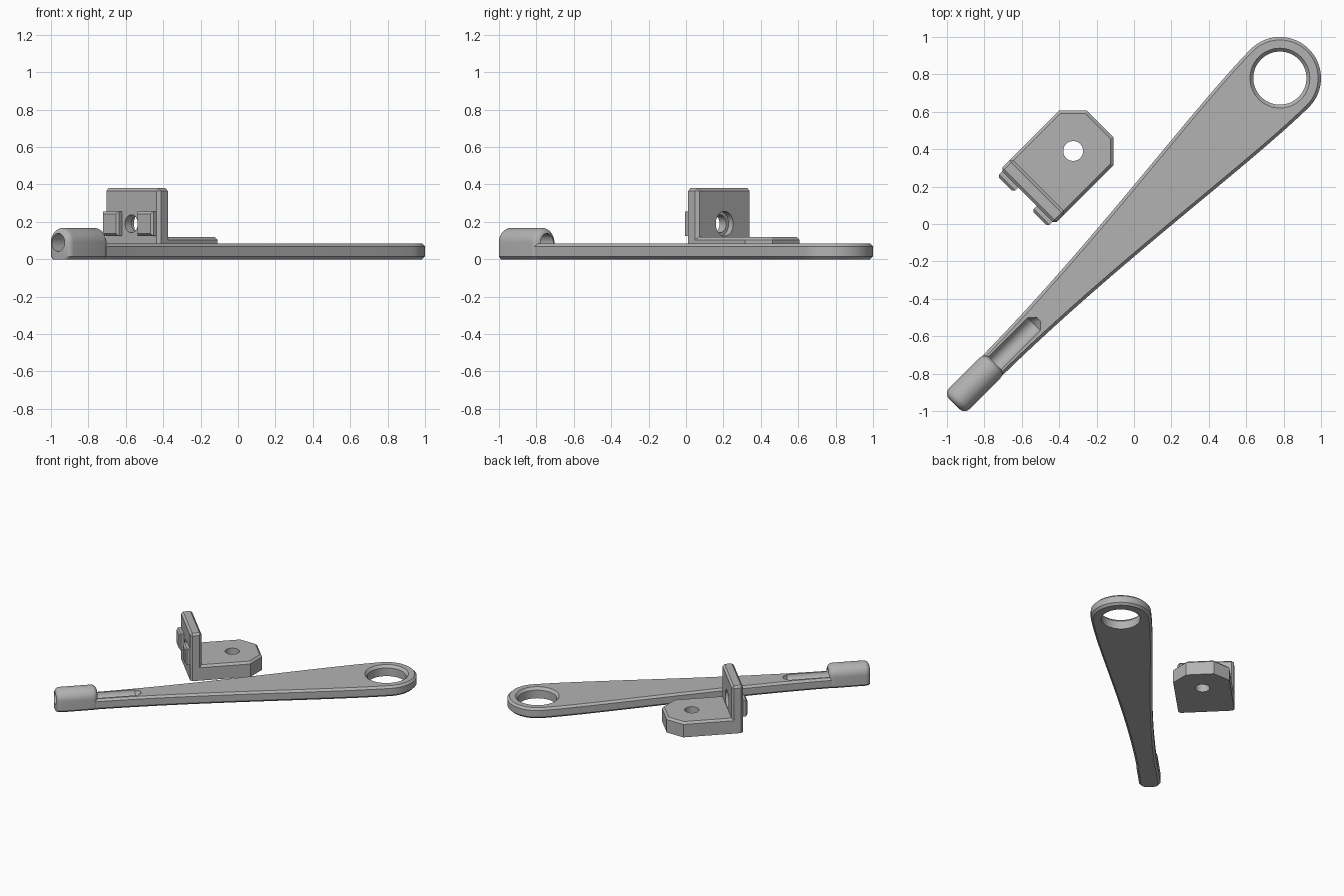
import bpy, bmesh, math
from mathutils import Matrix, Vector
from mathutils.geometry import interpolate_bezier

if "Cube" in bpy.data.objects:
    bpy.data.objects.remove(bpy.data.objects["Cube"])

# Parts are built along x, then turned 45 degrees around z
TURN = Matrix.Rotation(math.radians(45), 4, 'Z')
grey = bpy.data.materials.new("grey_plastic")
grey.diffuse_color = (0.45, 0.45, 0.45, 1)
grey.use_nodes = True
grey.node_tree.nodes["Principled BSDF"].inputs["Base Color"].default_value = grey.diffuse_color


def make(name, bm):
    bmesh.ops.recalc_face_normals(bm, faces=bm.faces)
    mesh = bpy.data.meshes.new(name)
    bm.to_mesh(mesh)
    bm.free()
    mesh.materials.append(grey)
    ob = bpy.data.objects.new(name, mesh)
    bpy.context.collection.objects.link(ob)
    return ob


def loft(rings):
    """Closed solid through matching rings of points."""
    bm = bmesh.new()
    rows = [[bm.verts.new(p) for p in r] for r in rings]
    n = len(rows[0])
    for a, b in zip(rows, rows[1:]):
        for i in range(n):
            j = (i + 1) % n
            bm.faces.new((a[i], a[j], b[j], b[i]))
    bm.faces.new(rows[0])
    bm.faces.new(rows[-1])
    return bm


def turned(axis, centre, profile, seg=48):
    """Round cutter: profile is (distance along axis, radius)."""
    rings = []
    for d, r in profile:
        ring = []
        for k in range(seg):
            a = 2 * math.pi * k / seg
            c, s = r * math.cos(a), r * math.sin(a)
            p = Vector((c, s, d)) if axis == 'Z' else Vector((d, c, s))
            ring.append(p + Vector(centre))
        rings.append(ring)
    return make("cutter", loft(rings))


def cut(ob, cutter):
    mod = ob.modifiers.new("cut", 'BOOLEAN')
    mod.operation, mod.solver, mod.object = 'DIFFERENCE', 'EXACT', cutter
    bpy.context.view_layer.objects.active = ob
    bpy.ops.object.modifier_apply(modifier=mod.name)


def finish(ob):
    ob.data.transform(TURN)
    bpy.ops.object.select_all(action='DESELECT')
    ob.select_set(True)
    bpy.context.view_layer.objects.active = ob
    bpy.ops.object.shade_smooth_by_angle(angle=math.radians(28))


# Lever arm: tapered outline with round end, chamfered top and bottom
RX, RR, H, C = 1.103, 0.22, 0.085, 0.016
side = interpolate_bezier(Vector((-1.07, 0.075)), Vector((-0.2, 0.085)),
                          Vector((0.65, 0.215)), Vector((RX, RR)), 24)
upper = [(p.x, p.y) for p in side]
arc = [(RX + RR * math.sin(a), RR * math.cos(a))
       for a in (math.pi * k / 40 for k in range(1, 40))]
lower = [(x, -y) for x, y in reversed(upper)]
outline = upper + arc + lower


def inset(points, d):
    out = []
    for i, (x, y) in enumerate(points):
        if i in (0, len(points) - 1):
            out.append((x, y - math.copysign(d, y)))
            continue
        ax, ay = points[i - 1]
        bx, by = points[i + 1]
        t = Vector((bx - ax, by - ay)).normalized()
        out.append((x + t.y * d, y - t.x * d))
    return out


small = inset(outline, C)
arm = make("lever_arm", loft([[(x, y, z) for x, y in pts] for pts, z in
                              ((small, 0), (outline, C), (outline, H - C), (small, H))]))

# Rounded sleeve at the narrow end of the arm
U0, U1, W, ZC, R = -1.36, -1.05, 0.078, 0.09, 0.04


def section(u, i):
    w = W - i
    pts = [(u, -w + 0.015, 0), (u, -w, 0.015)]
    pts += [(u, -w * math.cos(a), ZC + w * math.sin(a))
            for a in (math.pi * k / 24 for k in range(25))]
    return pts + [(u, w, 0.015), (u, w - 0.015, 0)]


turns = [math.pi / 2 * k / 6 for k in range(7)]
rings = [section(U0 + R * (1 - math.sin(a)), R * (1 - math.cos(a))) for a in reversed(turns)]
rings = [section(U0 + R * (1 - math.sin(a)), R * (1 - math.cos(a))) for a in turns][::-1]
rings += [section(U1 - R * (1 - math.sin(a)), R * (1 - math.cos(a))) for a in turns]
sleeve = make("sleeve", loft(rings))

# Bore through the sleeve, continuing as a groove in the arm
bore = turned('X', (0, 0, ZC), [(-1.5, 0.048), (-0.757, 0.048), (-0.722, 0.018)])
ring_hole = turned('Z', (RX, 0, 0), [(-0.1, 0.142), (0.065, 0.142), (0.085, 0.16), (0.1, 0.16)], 64)
cut(sleeve, bore)
cut(arm, bore)
cut(arm, ring_hole)

# Angle bracket: L profile swept sideways, front corners cut, edges chamfered
V, HW = 0.506, 0.206
profile = [(-0.30, 0), (0.25, 0), (0.25, 0.12), (-0.215, 0.12), (-0.215, 0.38), (-0.30, 0.38)]
bm = loft([[(x, V + s * HW, z) for x, z in profile] for s in (-1, 1)])
bmesh.ops.recalc_face_normals(bm, faces=bm.faces)
corners = [e for e in bm.edges if all(v.co.x > 0.2 for v in e.verts)
           and abs(e.verts[0].co.z - e.verts[1].co.z) > 0.1]
bmesh.ops.bevel(bm, geom=corners, offset=0.105, segments=1, affect='EDGES')
bm.normal_update()
rims = [e for e in bm.edges if e.is_convex and e.calc_face_angle() > 1.0
        and max(v.co.z for v in e.verts) > 0.01]
bmesh.ops.bevel(bm, geom=rims, offset=0.016, offset_type='OFFSET', segments=1, affect='EDGES')
bracket = make("angle_bracket", bm)

# Bracket holes: one down through the foot, one stepped through the wall
foot_hole = turned('Z', (0.046, V, 0), [(-0.1, 0.053), (0.3, 0.053)])
wall_hole = turned('X', (0, V, 0.19), [(-0.5, 0.048), (-0.25, 0.048), (-0.25, 0.066), (-0.1, 0.066)])
cut(bracket, foot_hole)
cut(bracket, wall_hole)

# Two locating tabs on the outer wall
tabs = []
for s, name in ((-1, "tab_right"), (1, "tab_left")):
    bm = bmesh.new()
    bmesh.ops.create_cube(bm, size=1, matrix=Matrix.Translation((-0.3125, V + s * 0.13, 0.19))
                          @ Matrix.Diagonal((0.045, 0.12, 0.13, 1)))
    front = [e for e in bm.edges if all(v.co.x < -0.32 for v in e.verts)]
    bmesh.ops.bevel(bm, geom=front, offset=0.012, segments=1, affect='EDGES')
    tabs.append(make(name, bm))

for ob in (bore, ring_hole, foot_hole, wall_hole):
    bpy.data.objects.remove(ob)
for ob in [arm, sleeve, bracket] + tabs:
    finish(ob)
